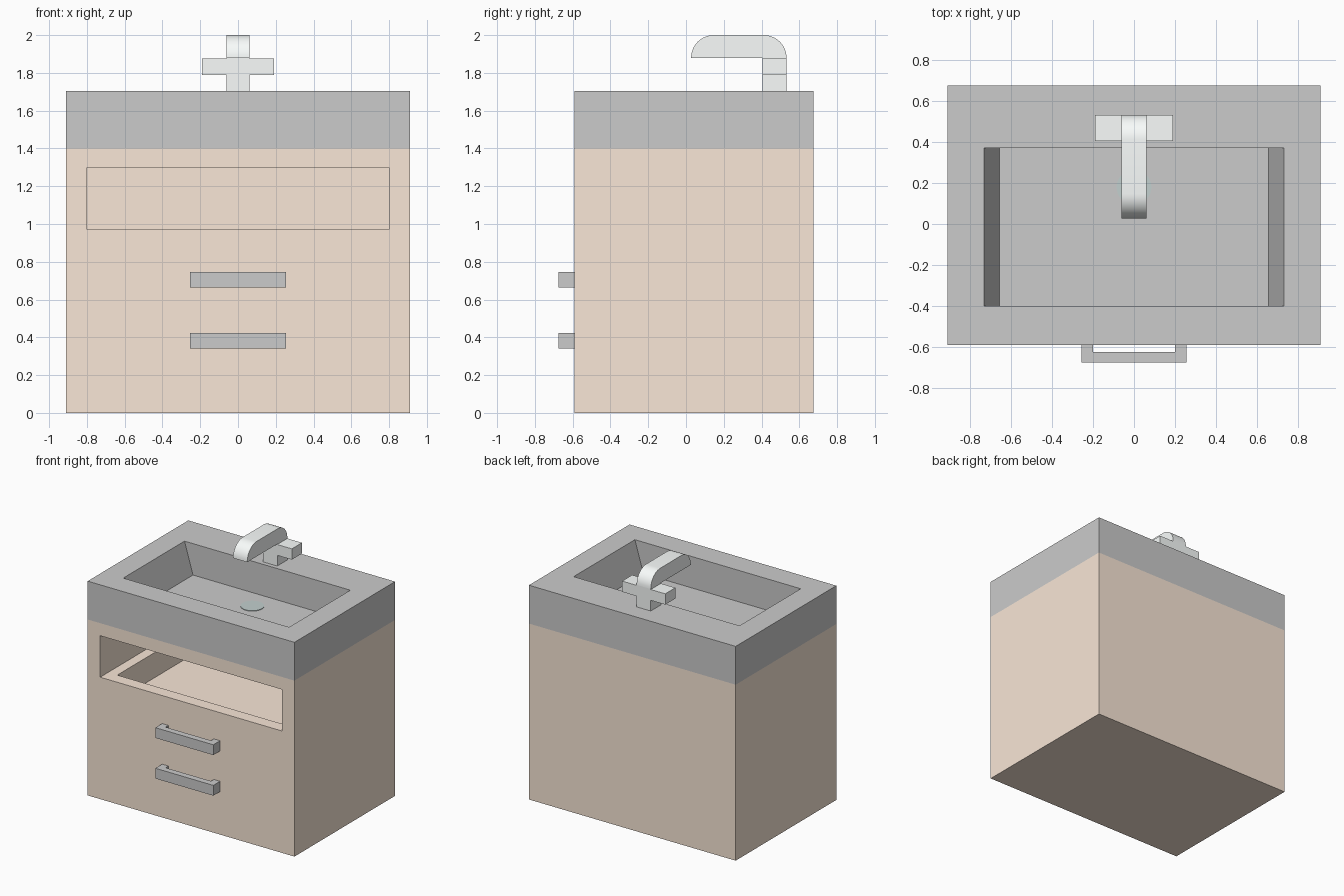
import bpy, bmesh
from math import sin, cos, pi, radians

if "Cube" in bpy.data.objects:
    bpy.data.objects.remove(bpy.data.objects["Cube"])


def material(name, rgb):
    m = bpy.data.materials.new(name)
    m.diffuse_color = (*rgb, 1)
    m.use_nodes = True
    m.node_tree.nodes["Principled BSDF"].inputs["Base Color"].default_value = m.diffuse_color
    return m


wood = material("wood", (0.95, 0.80, 0.68))
chrome = material("chrome", (0.96, 0.99, 0.98))
teal = material("drain_metal", (0.54, 0.63, 0.62))


def finish(bm, name, mat=None):
    bmesh.ops.recalc_face_normals(bm, faces=bm.faces)
    me = bpy.data.meshes.new(name)
    bm.to_mesh(me)
    bm.free()
    ob = bpy.data.objects.new(name, me)
    bpy.context.collection.objects.link(ob)
    if mat:
        me.materials.append(mat)
    return ob


def box(name, x, y, z, mat=None, taper=0.0):
    """Box from (min, max) ranges; taper pulls the bottom's x sides inward."""
    bm = bmesh.new()
    bmesh.ops.create_cube(bm, size=2)
    for v in bm.verts:
        low = v.co.z < 0
        sx = v.co.x
        v.co = [r[0] if c < 0 else r[1] for c, r in zip(v.co, (x, y, z))]
        if low:
            v.co.x -= taper * sx
    return finish(bm, name, mat)


def prism(name, pts, to3d, offset, mat=None):
    """Extrude a 2D profile, placed by to3d, along offset."""
    bm = bmesh.new()
    face = bm.faces.new([bm.verts.new(to3d(a, b)) for a, b in pts])
    new = bmesh.ops.extrude_face_region(bm, geom=[face])["geom"]
    bmesh.ops.translate(bm, vec=offset,
                        verts=[g for g in new if isinstance(g, bmesh.types.BMVert)])
    return finish(bm, name, mat)


def cut(target, cutter):
    cutter.hide_render = True
    mod = target.modifiers.new("cut", 'BOOLEAN')
    mod.operation = 'DIFFERENCE'
    mod.solver = 'EXACT'
    mod.object = cutter
    bpy.context.view_layer.objects.active = target
    bpy.ops.object.modifier_apply(modifier=mod.name)
    bpy.data.objects.remove(cutter)


FRONT, BACK, TOP = -0.59, 0.675, 1.705

# Cabinet with an open shelf whose floor is sunk inside a rim
cabinet = box("cabinet", (-0.91, 0.91), (FRONT, BACK), (0, 1.40), wood)
cut(cabinet, box("shelf_cutter", (-0.80, 0.80), (FRONT - 0.1, 0.575), (0.97, 1.30)))
cut(cabinet, box("recess_cutter", (-0.72, 0.72), (-0.49, 0.475), (0.77, 1.10)))

# Sink top with a basin that slopes in on the left and right
sink = box("sink_top", (-0.91, 0.91), (FRONT, BACK), (1.40, TOP))
basin = box("basin_cutter", (-0.73, 0.73), (-0.40, 0.37), (1.455, TOP), taper=0.075)
for v in basin.data.vertices:  # run the walls on past the rim
    if v.co.z > 1.6:
        v.co.z += 0.1
        v.co.x *= 1 + 0.03 / 0.73
cut(sink, basin)

# Drain disc
bm = bmesh.new()
bmesh.ops.create_cone(bm, cap_ends=True, segments=32, radius1=0.085, radius2=0.085, depth=0.006)
bmesh.ops.translate(bm, vec=(0, 0.18, 1.456), verts=bm.verts)
finish(bm, "drain", teal)

# Drawer handles, U-shaped from above
u_shape = [(-0.255, FRONT), (-0.255, -0.675), (0.255, -0.675), (0.255, FRONT),
           (0.20, FRONT), (0.20, -0.625), (-0.20, -0.625), (-0.20, FRONT)]
for name, z in (("upper_handle", 0.665), ("lower_handle", 0.342)):
    prism(name, u_shape, lambda a, b: (a, b, z), (0, 0, 0.082))

# Tap: post, crossbar handles and spout with rounded ends
box("tap_post", (-0.062, 0.062), (0.405, 0.532), (TOP, 1.88), chrome)
for name, s in (("tap_handle_left", -1), ("tap_handle_right", 1)):
    box(name, sorted((s * 0.062, s * 0.19)), (0.405, 0.532), (1.79, 1.876), chrome)
R, N = 0.12, 12
arc = [i * pi / 2 / N for i in range(N + 1)]
spout_pts = ([(0.532 - R + R * cos(a), 1.88 + R * sin(a)) for a in arc]
             + [(0.027 + R - R * sin(a), 1.88 + R * cos(a)) for a in arc])
spout = prism("tap_spout", spout_pts, lambda a, b: (-0.062, a, b), (0.124, 0, 0), chrome)
bpy.ops.object.select_all(action='DESELECT')
spout.select_set(True)
bpy.context.view_layer.objects.active = spout
bpy.ops.object.shade_smooth_by_angle(angle=radians(30))
